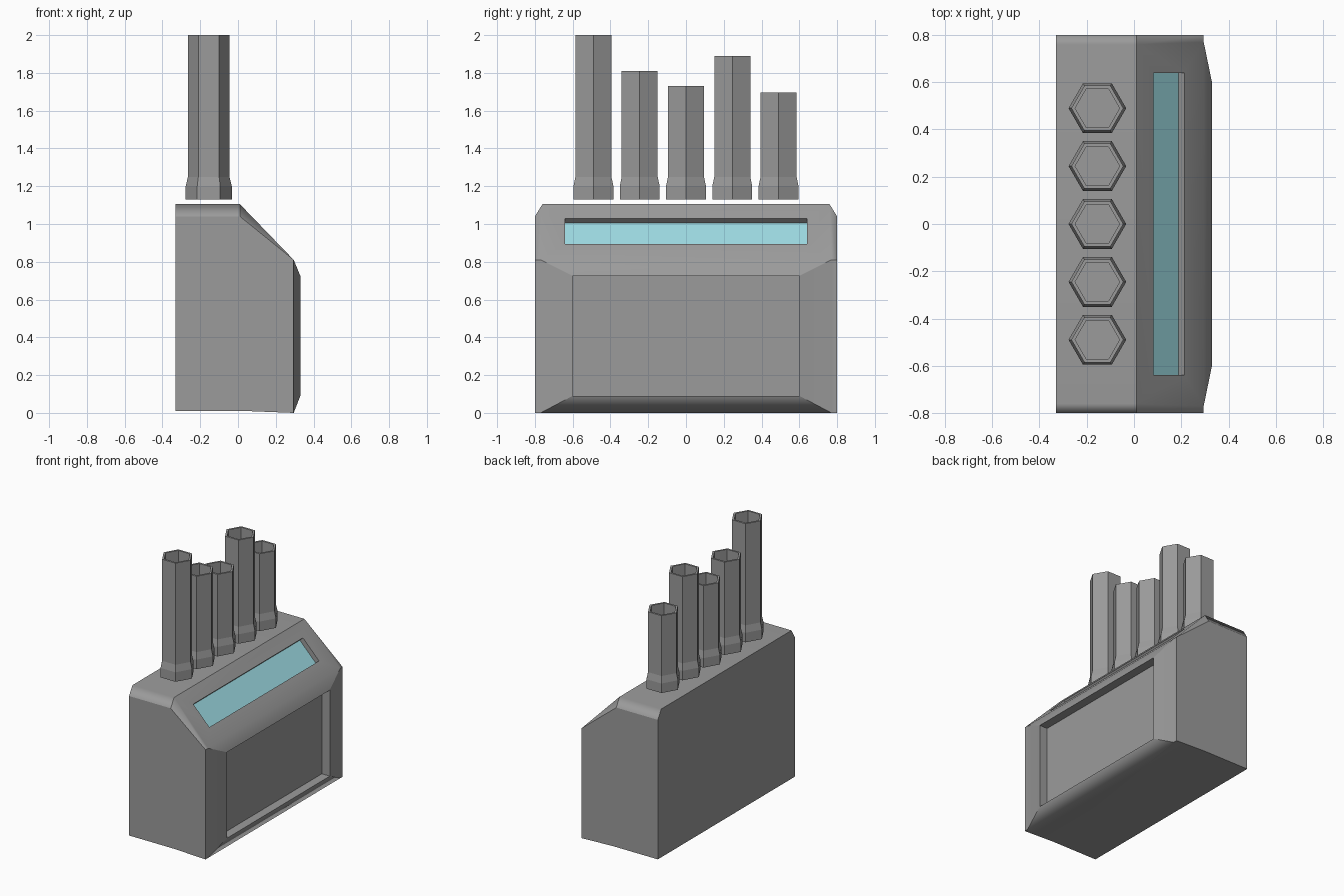
import bpy, bmesh
from math import cos, sin, pi
from mathutils import Vector

cube = bpy.data.objects.get("Cube")
if cube:
    bpy.data.objects.remove(cube, do_unlink=True)


def material(name, rgb):
    m = bpy.data.materials.new(name)
    m.use_nodes = True
    m.diffuse_color = (*rgb, 1)
    m.node_tree.nodes["Principled BSDF"].inputs["Base Color"].default_value = (*rgb, 1)
    return m


grey = material("grey metal", (0.33, 0.33, 0.33))
glass = material("pale teal glass", (0.34, 0.71, 0.77))


def finish(bm, name, mats):
    bmesh.ops.recalc_face_normals(bm, faces=bm.faces)
    mesh = bpy.data.meshes.new(name)
    bm.to_mesh(mesh)
    bm.free()
    for m in mats:
        mesh.materials.append(m)
    ob = bpy.data.objects.new(name, mesh)
    bpy.context.collection.objects.link(ob)
    return ob


# Housing: named corner points of one half, mirrored across y
P = {
    "back_top": (-0.33, 0.76, 1.105), "back_side": (-0.33, 0.8, 1.04),
    "ridge": (0.01, 0.76, 1.105), "ridge_side": (0.01, 0.8, 1.04),
    "brow": (0.295, 0.77, 0.81), "brow_side": (0.295, 0.8, 0.81),
    "toe": (0.295, 0.77, 0), "toe_side": (0.295, 0.8, 0),
    "belly": (0.04, 0.8, 0.01), "heel": (-0.33, 0.8, 0.01),
    "rim_top": (0.33, 0.6, 0.725), "rim_low": (0.33, 0.6, 0.09),
    "panel_top": (0.265, 0.6, 0.725), "panel_low": (0.265, 0.6, 0.09),
}
P = {k: Vector(v) for k, v in P.items()}
normal = Vector((0.295, 0, 0.285)).normalized()
for end, t in (("top", 0.255), ("low", 0.715)):
    slot = P["ridge"].lerp(P["brow"], t)
    slot.y = 0.64
    P["slot_" + end] = slot
    P["glass_" + end] = slot - normal * 0.035

bm = bmesh.new()
left = {k: bm.verts.new(v) for k, v in P.items()}
right = {k: bm.verts.new((v.x, -v.y, v.z)) for k, v in P.items()}
group = {}


def span(smooth_group, names):
    """Face reaching from one side to the other."""
    n = names.split()
    f = bm.faces.new([left[k] for k in n] + [right[k] for k in reversed(n)])
    group[f] = smooth_group
    return f


def both(smooth_group, names):
    """Matching face on each side."""
    for side in (left, right):
        f = bm.faces.new([side[k] for k in names.split()])
        group[f] = smooth_group


# Shell
span("back", "heel back_side back_top")
span("top", "back_top ridge")
span("bottom", "heel belly")
span("bottom", "belly toe_side toe")
both("side", "heel belly toe_side brow_side ridge_side back_side")
both("top", "back_top ridge ridge_side back_side")
both("slope", "ridge brow brow_side ridge_side")
# Sloped face with a sunken window
span("slope", "ridge slot_top")
span("slope", "slot_low brow")
both("slope", "ridge brow slot_low slot_top")
span("slot upper", "slot_top glass_top")
span("slot lower", "slot_low glass_low")
both("slot end", "slot_top slot_low glass_low glass_top")
span("glass", "glass_top glass_low").material_index = 1
# Raised rim around the recessed panel
span("slope", "brow rim_top")
span("bottom", "toe rim_low")
both("cheek", "brow rim_top rim_low toe")
both("cheek", "brow_side brow toe toe_side")
span("recess upper", "rim_top panel_top")
span("recess lower", "rim_low panel_low")
both("recess end", "rim_top panel_top panel_low rim_low")
span("panel", "panel_top panel_low")

for f in bm.faces:
    f.smooth = True
for e in bm.edges:
    e.smooth = len({group[f] for f in e.link_faces}) == 1
housing = finish(bm, "housing", [grey, glass])
weighted = housing.modifiers.new("Weighted Normals", 'WEIGHTED_NORMAL')
weighted.keep_sharp = True


# Hollow hexagonal pipes with a flared foot
def pipe(name, y, top):
    profile = [(0.122, 1.13), (0.122, 1.2), (0.11, 1.25),
               (0.11, top), (0.094, top), (0.094, 1.25)]
    bm = bmesh.new()
    rings = [[bm.verts.new((-0.155 + r * cos(i * pi / 3), y + r * sin(i * pi / 3), z))
              for i in range(6)] for r, z in profile]
    for a, b in zip(rings, rings[1:]):
        for i in range(6):
            j = (i + 1) % 6
            bm.faces.new((a[i], a[j], b[j], b[i]))
    bm.faces.new(rings[0])
    bm.faces.new(rings[-1])
    finish(bm, name, [grey])


for i, top in enumerate((2.0, 1.81, 1.73, 1.89, 1.695)):
    pipe(f"pipe_{i + 1}", (i - 2) * 0.245, top)
